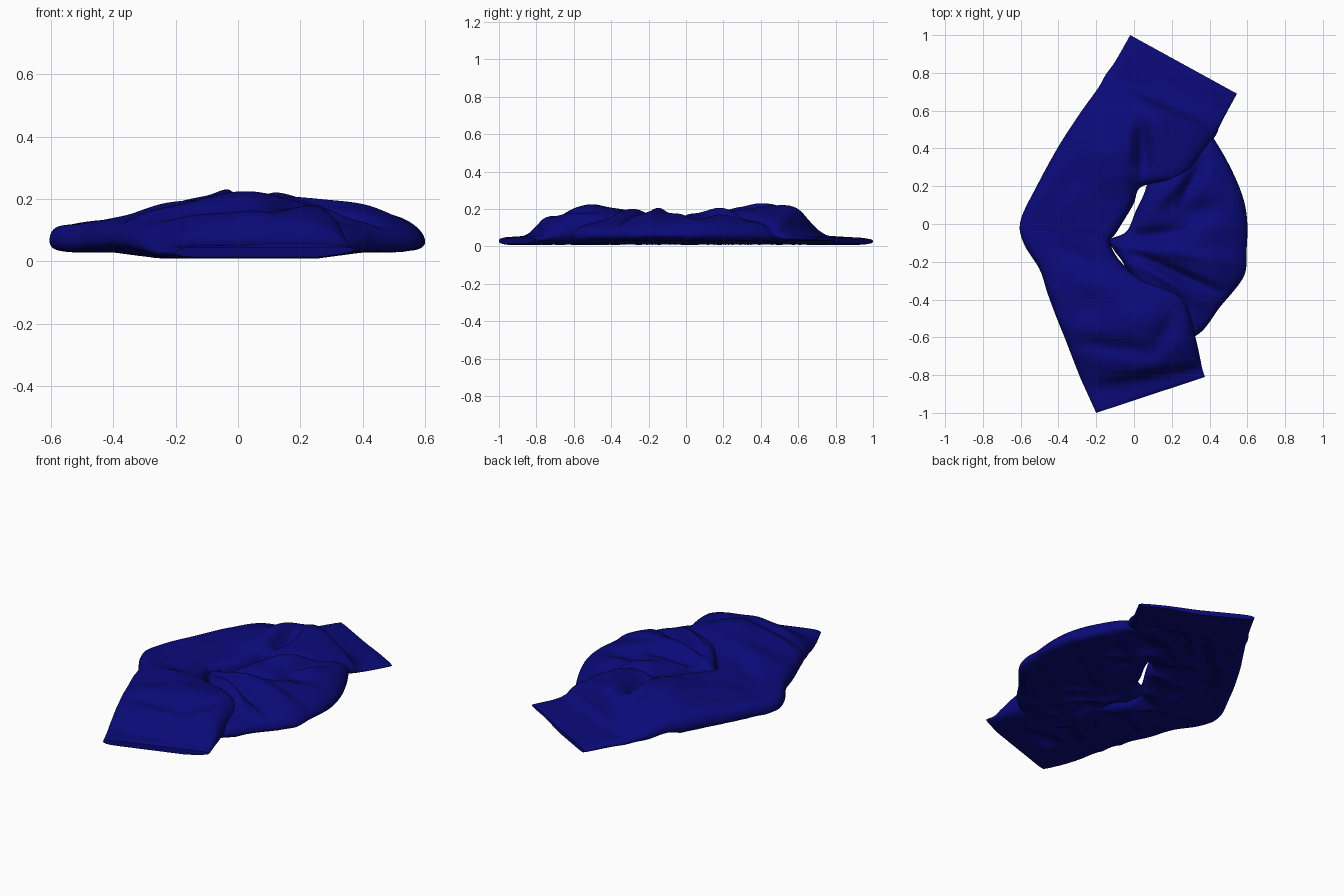
import bpy
import math
from mathutils import Vector, noise

cube = bpy.data.objects.get("Cube")
if cube:
    bpy.data.objects.remove(cube, do_unlink=True)

# Single cloth colour
navy = bpy.data.materials.new("navy_cloth")
navy.use_nodes = True
colour = (0.003, 0.003, 0.19, 1)
navy.diffuse_color = colour
navy.node_tree.nodes["Principled BSDF"].inputs["Base Color"].default_value = colour


def spline(values, t):
    """Catmull-Rom interpolation of numbers or vectors, t in 0..1."""
    last = len(values) - 1
    i = min(int(t * last), last - 1)
    f = t * last - i
    b, c = values[i], values[i + 1]
    a = values[i - 1] if i > 0 else b * 2 - c
    d = values[i + 2] if i + 2 <= last else c * 2 - b
    return b + (c - a) * (f / 2) + (a * 2 - b * 5 + c * 4 - d) * (f * f / 2) \
        + (b * 3 - c * 3 + d - a) * (f ** 3 / 2)


def crease(p, start, end, width, amount):
    """Height of a soft fold running from start to end, fading at its tips."""
    a, b = Vector(start), Vector(end)
    line = b - a
    t = max(0, min(1, (p - a).dot(line) / line.length_squared))
    gap = (p - a - line * t).length / width
    return amount * math.exp(-gap * gap) * (0.35 + 0.65 * math.sin(math.pi * t))


def underside(p, soft):
    """Resting height: low along the middle, lifted at the side rims, crumpled."""
    side = max(0, min(1, (abs(p.x) - 0.25) / 0.15))
    ripple = abs(noise.noise(Vector((p.x * 6, p.y * 6, 7))))
    return 0.008 + 0.02 * side + soft * 0.05 * ripple * (1 - 0.7 * side)


def build_strip(name, rows, folds, along=180, across=56):
    """Closed, rounded cloth strip between two edges, with cross heights per row."""
    outer = [Vector(r[0]) for r in rows]
    inner = [Vector(r[1]) for r in rows]
    heights = [Vector(r[2]) for r in rows]
    top, bottom = [], []
    for i in range(along + 1):
        u = i / along
        a, b, h = spline(outer, u), spline(inner, u), spline(heights, u)
        end = min(1, min(u, 1 - u) * 80)
        for j in range(across + 1):
            v = (1 - math.cos(math.pi * j / across)) / 2
            p = a.lerp(b, v)
            z = spline(list(h), v)
            soft = min(1, max(0, z - 0.05) / 0.08)
            z += soft * sum(crease(p, *f) for f in folds)
            z += soft * 0.012 * noise.noise(Vector((p.x * 6, p.y * 4, 1)))
            low = underside(p, soft)
            z = max(z, low + 0.02)
            mid = (z + low) / 2 - 0.01 * soft
            r = math.sqrt(max(0, 1 - abs(2 * v - 1) ** 12)) * (0.75 + 0.25 * end)
            top.append((p.x, p.y, mid + (z - mid) * r))
            bottom.append((p.x, p.y, mid + (low - mid) * r))
    n, w = len(top), across + 1
    faces = []
    for i in range(along):
        for j in range(across):
            q = [i * w + j, (i + 1) * w + j, (i + 1) * w + j + 1, i * w + j + 1]
            faces += [q, [k + n for k in reversed(q)]]
    # Sew the top and bottom layers round the rim
    rim = [j for j in range(w)] + [i * w + across for i in range(1, along + 1)]
    rim += [along * w + j for j in reversed(range(across))]
    rim += [i * w for i in reversed(range(1, along))]
    faces += [[k, m, m + n, k + n] for k, m in zip(rim, rim[1:] + rim[:1])]
    mesh = bpy.data.meshes.new(name)
    mesh.from_pydata(top + bottom, [], faces)
    mesh.validate()
    mesh.materials.append(navy)
    obj = bpy.data.objects.new(name, mesh)
    bpy.context.collection.objects.link(obj)
    bpy.ops.object.select_all(action="DESELECT")
    obj.select_set(True)
    bpy.context.view_layer.objects.active = obj
    bpy.ops.object.mode_set(mode="EDIT")
    bpy.ops.mesh.select_all(action="SELECT")
    bpy.ops.mesh.remove_doubles(threshold=0.0005)
    bpy.ops.mesh.normals_make_consistent(inside=False)
    bpy.ops.object.mode_set(mode="OBJECT")
    bpy.ops.object.shade_smooth_by_angle(angle=math.radians(50))


# Long strip with both free ends: outer edge, inner edge, heights across
build_strip("scarf_long_strip", [
    ((-.02, 1), (.545, .69), (.045, .045, .045, .05, .05)),
    ((-.1, .86), (.48, .57), (.05, .055, .06, .06, .055)),
    ((-.15, .79), (.45, .51), (.055, .06, .09, .1, .075)),
    ((-.19, .72), (.42, .45), (.07, .13, .21, .18, .12)),
    ((-.29, .58), (.26, .24), (.12, .17, .22, .2, .19)),
    ((-.4, .41), (.045, .2), (.13, .16, .19, .2, .17)),
    ((-.51, .21), (-.005, .1), (.12, .14, .16, .17, .16)),
    ((-.6, .02), (-.09, -.04), (.12, .12, .13, .15, .15)),
    ((-.585, -.1), (-.125, -.1), (.12, .13, .14, .15, .15)),
    ((-.5, -.24), (-.07, -.2), (.12, .14, .16, .17, .15)),
    ((-.46, -.36), (.04, -.28), (.12, .15, .19, .19, .16)),
    ((-.42, -.47), (.26, -.38), (.12, .16, .2, .2, .18)),
    ((-.36, -.62), (.325, -.6), (.13, .18, .2, .19, .16)),
    ((-.29, -.8), (.35, -.71), (.07, .12, .15, .14, .1)),
    ((-.25, -.89), (.36, -.76), (.05, .06, .07, .07, .06)),
    ((-.2, -1), (.375, -.81), (.05, .05, .05, .05, .05)),
], [
    ((-.05, .62), (-.02, .3), .05, .02),
    ((.04, .54), (.05, .26), .045, -.08),
    ((-.34, -.62), (.1, -.68), .05, -.035),
    ((.1, -.68), (.22, -.48), .05, -.03),
    ((-.1, -.48), (.18, -.52), .08, .02),
    ((-.42, -.1), (-.15, -.25), .06, -.02),
    ((-.5, .05), (-.25, .3), .06, -.012),
])

# Loop passing under both free ends
build_strip("scarf_loop", [
    ((.3, .62), (.02, .5), (.05, .06, .06, .06, .05)),
    ((.43, .44), (.08, .3), (.1, .12, .12, .12, .1)),
    ((.52, .28), (.06, .18), (.11, .16, .17, .18, .16)),
    ((.58, .13), (.01, .07), (.11, .17, .18, .18, .16)),
    ((.6, 0), (-.04, -.04), (.11, .17, .19, .18, .15)),
    ((.595, -.15), (-.13, -.085), (.11, .16, .19, .18, .15)),
    ((.58, -.28), (-.105, -.14), (.11, .16, .18, .18, .15)),
    ((.455, -.44), (-.055, -.21), (.1, .14, .17, .18, .16)),
    ((.33, -.59), (-.03, -.29), (.1, .12, .14, .15, .12)),
    ((.1, -.66), (-.1, -.45), (.06, .06, .06, .06, .05)),
], [
    ((-.08, -.09), (.3, -.03), .045, -.05),
    ((.22, .04), (.45, .08), .07, -.045),
    ((-.05, -.12), (.55, -.2), .04, .02),
    ((0, -.16), (.45, -.36), .03, -.045),
    ((.05, -.21), (.35, -.42), .03, .025),
    ((.1, .08), (.28, .28), .04, .025),
    ((.25, .12), (.36, .32), .035, -.04),
])
